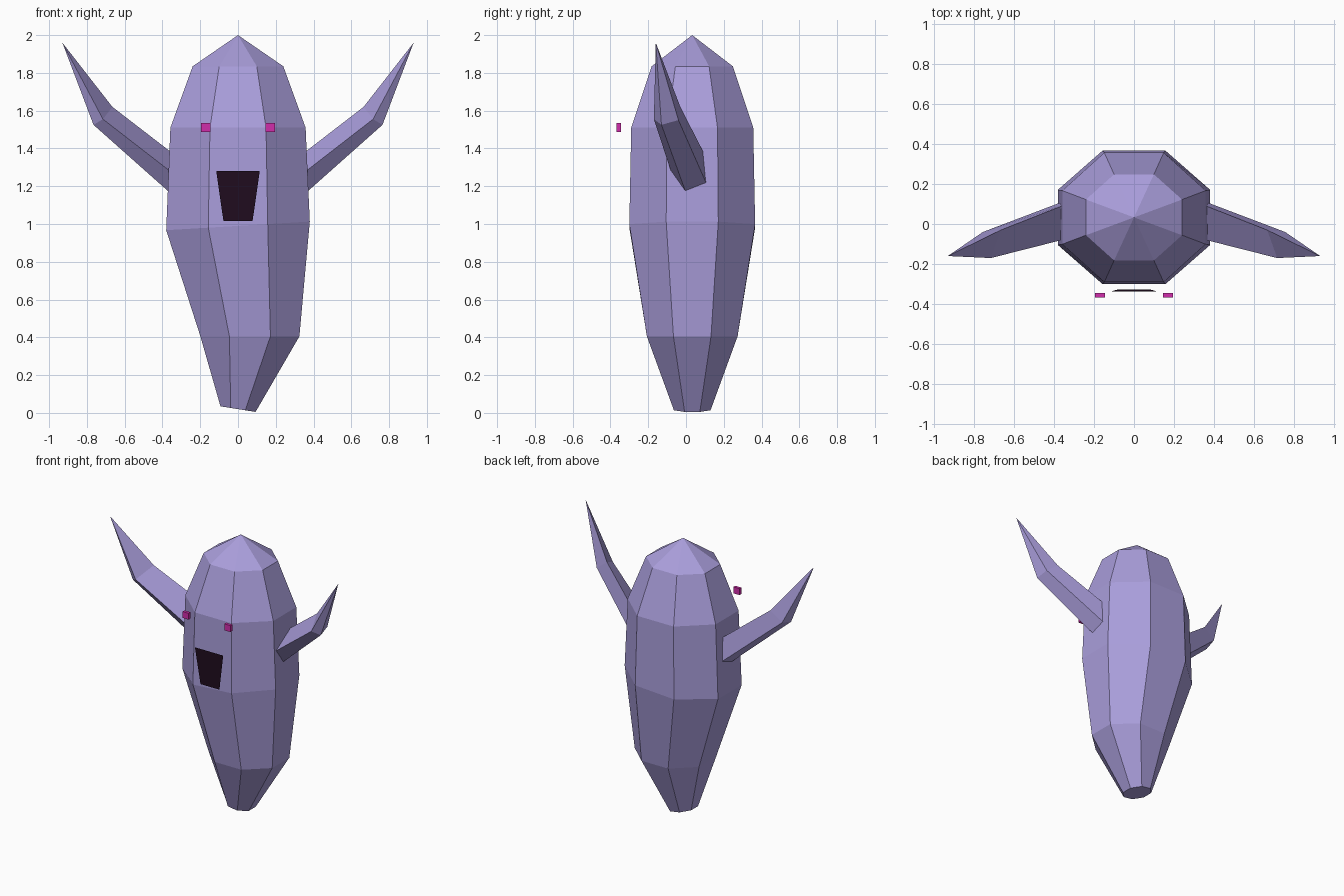
import bpy, math

if "Cube" in bpy.data.objects:
    bpy.data.objects.remove(bpy.data.objects["Cube"])

def material(name, rgb):
    m = bpy.data.materials.new(name)
    m.diffuse_color = (*rgb, 1)
    m.use_nodes = True
    m.node_tree.nodes["Principled BSDF"].inputs["Base Color"].default_value = m.diffuse_color
    return m

LILAC = material("lilac", (0.40, 0.34, 0.71))
MAGENTA = material("magenta", (0.63, 0.026, 0.41))
DARK = material("dark plum", (0.015, 0.004, 0.014))

def build(name, verts, faces, mat):
    me = bpy.data.meshes.new(name)
    me.from_pydata(verts, [], faces)
    me.materials.append(mat)
    ob = bpy.data.objects.new(name, me)
    bpy.context.collection.objects.link(ob)
    return ob

def bridge(rings, n):
    """Quads between consecutive rings of n vertices."""
    return [(r * n + i, r * n + (i + 1) % n, (r + 1) * n + (i + 1) % n, (r + 1) * n + i)
            for r in range(rings - 1) for i in range(n)]

# Body: octagonal rings (centre x, centre z, half width, half depth, tilt), closed by a point
N = 8
RINGS = [(0.0, 0.02, 0.093, 0.097, -0.16),
         (0.063, 0.405, 0.262, 0.24, 0.0),
         (0.0, 0.99, 0.38, 0.333, 0.06),
         (0.0, 1.51, 0.358, 0.323, 0.0),
         (0.0, 1.835, 0.24, 0.215, 0.0)]
CY = 0.033
verts = []
for cx, cz, rx, ry, tilt in RINGS:
    for i in range(N):
        a = (i + 0.5) * 2 * math.pi / N
        k = 1 / math.cos(math.pi / N)
        dx = rx * k * math.cos(a)
        verts.append((cx + dx, CY + ry * k * math.sin(a), cz + tilt * dx))
verts.append((0, CY, 2.0))
top = (len(RINGS) - 1) * N
faces = bridge(len(RINGS), N)
faces.append(tuple(reversed(range(N))))
faces += [(top + i, top + (i + 1) % N, len(verts) - 1) for i in range(N)]
build("body", verts, faces, LILAC)

# Arms: four-sided, bent at the elbow and ending in a point
ROOT = [(0.36, 0.0, 1.165), (0.36, 0.11, 1.21), (0.36, 0.09, 1.385), (0.36, -0.08, 1.28)]
ELBOW = [(0.765, -0.13, 1.525), (0.755, -0.04, 1.55), (0.665, -0.03, 1.62), (0.715, -0.17, 1.555)]
TIP = (0.93, -0.16, 1.96)
inner = [tuple(r - 0.1 * (e - r) for r, e in zip(p, q)) for p, q in zip(ROOT, ELBOW)]
for side, name in ((1, "right_arm"), (-1, "left_arm")):
    v = [(side * x, y, z) for x, y, z in inner + ELBOW + [TIP]]
    f = bridge(2, 4) + [(4 + i, 4 + (i + 1) % 4, 8) for i in range(4)] + [(3, 2, 1, 0)]
    if side > 0:
        pass
    else:
        f = [tuple(reversed(q)) for q in f]
    build(name, v, f, LILAC)

# Eyes: small flat blocks in front of the face
for side, name in ((1, "right_eye"), (-1, "left_eye")):
    bpy.ops.mesh.primitive_cube_add(size=1, location=(side * 0.17, -0.356, 1.51))
    eye = bpy.context.object
    eye.name = name
    eye.scale = (0.05, 0.022, 0.047)
    eye.data.materials.append(MAGENTA)

# Mouth: a single leaning trapezoid
build("mouth", [(-0.077, -0.326, 1.015), (0.077, -0.326, 1.015),
                (0.115, -0.337, 1.28), (-0.115, -0.337, 1.28)], [(0, 1, 2, 3)], DARK)
